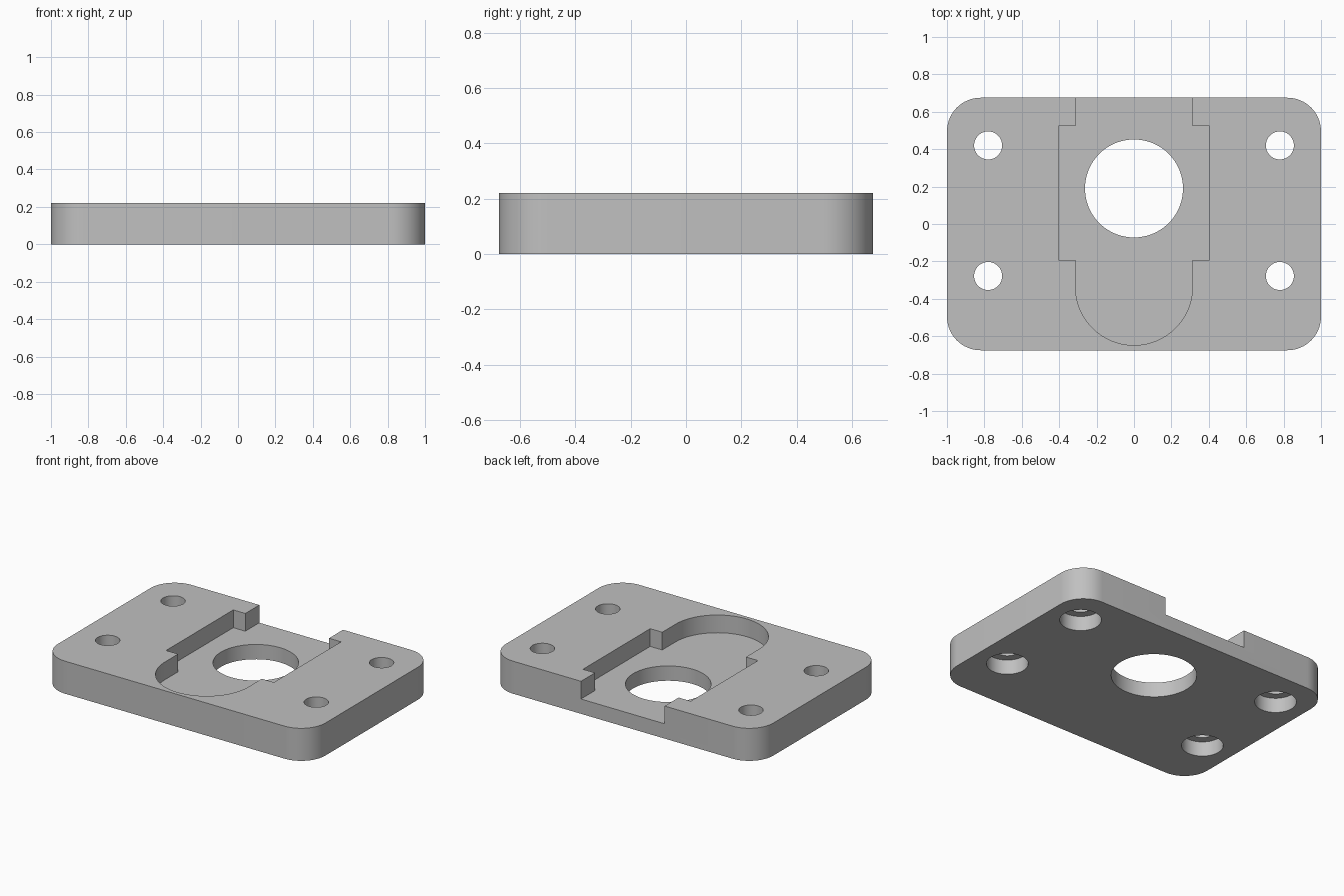
import bpy, bmesh
from math import sin, cos, pi, radians

if "Cube" in bpy.data.objects:
    bpy.data.objects.remove(bpy.data.objects["Cube"])

WIDTH, DEPTH, HEIGHT, CORNER = 2.0, 1.35, 0.22, 0.18
FLOOR = 0.10

grey = bpy.data.materials.new("machined grey")
grey.use_nodes = True
colour = (0.53, 0.53, 0.53, 1)
grey.diffuse_color = colour
grey.node_tree.nodes["Principled BSDF"].inputs["Base Color"].default_value = colour


def arc(cx, cy, r, start, end, steps):
    span = radians(end - start)
    return [(cx + r * cos(radians(start) + span * i / steps),
             cy + r * sin(radians(start) + span * i / steps)) for i in range(steps + 1)]


def circle(cx, cy, r, steps=64):
    return arc(cx, cy, r, 0, 360, steps)[:-1]


def prism(name, outline, z0, z1):
    """Extrude a counter-clockwise outline from z0 to z1."""
    bm = bmesh.new()
    face = bm.faces.new([bm.verts.new((x, y, z0)) for x, y in outline])
    top = bmesh.ops.extrude_face_region(bm, geom=[face])["geom"]
    bmesh.ops.translate(bm, vec=(0, 0, z1 - z0),
                        verts=[v for v in top if isinstance(v, bmesh.types.BMVert)])
    bmesh.ops.recalc_face_normals(bm, faces=bm.faces)
    mesh = bpy.data.meshes.new(name)
    bm.to_mesh(mesh)
    bm.free()
    mesh.materials.append(grey)
    obj = bpy.data.objects.new(name, mesh)
    bpy.context.collection.objects.link(obj)
    return obj


def cut(target, outline, z0, z1):
    """Subtract a prism from the target and discard the cutter."""
    cutter = prism("cutter", outline, z0, z1)
    cutter.hide_render = True
    mod = target.modifiers.new("cut", "BOOLEAN")
    mod.operation, mod.solver, mod.object = "DIFFERENCE", "EXACT", cutter
    bpy.ops.object.modifier_apply(modifier=mod.name)
    bpy.data.objects.remove(cutter)


# Plate with rounded vertical corners
cx, cy = WIDTH / 2 - CORNER, DEPTH / 2 - CORNER
outline = []
for i, (sx, sy) in enumerate([(1, 1), (-1, 1), (-1, -1), (1, -1)]):
    outline += arc(sx * cx, sy * cy, CORNER, 90 * i, 90 * i + 90, 16)
plate = prism("mounting_plate", outline, 0, HEIGHT)
bpy.ops.object.select_all(action="DESELECT")
plate.select_set(True)
bpy.context.view_layer.objects.active = plate

# Stepped pocket: open at the back, wide in the middle, round at the front
narrow, wide, low, high = 0.313, 0.403, -0.193, 0.525
pocket = arc(0, -0.335, narrow, 180, 360, 48)
pocket += [(narrow, low), (wide, low), (wide, high), (narrow, high), (narrow, DEPTH)]
pocket += [(-x, y) for x, y in reversed(pocket[-5:])]
cut(plate, pocket, FLOOR, HEIGHT + 0.1)

# Central bore through the pocket floor
cut(plate, circle(0, 0.19, 0.262, 96), -0.1, HEIGHT + 0.1)

# Four bolt holes, counterbored from below
for x in (-0.78, 0.78):
    for y in (-0.278, 0.42):
        cut(plate, circle(x, y, 0.075, 48), -0.1, HEIGHT + 0.1)
        cut(plate, circle(x, y, 0.128, 48), -0.1, 0.10)

bpy.ops.object.shade_smooth_by_angle(angle=radians(30))
